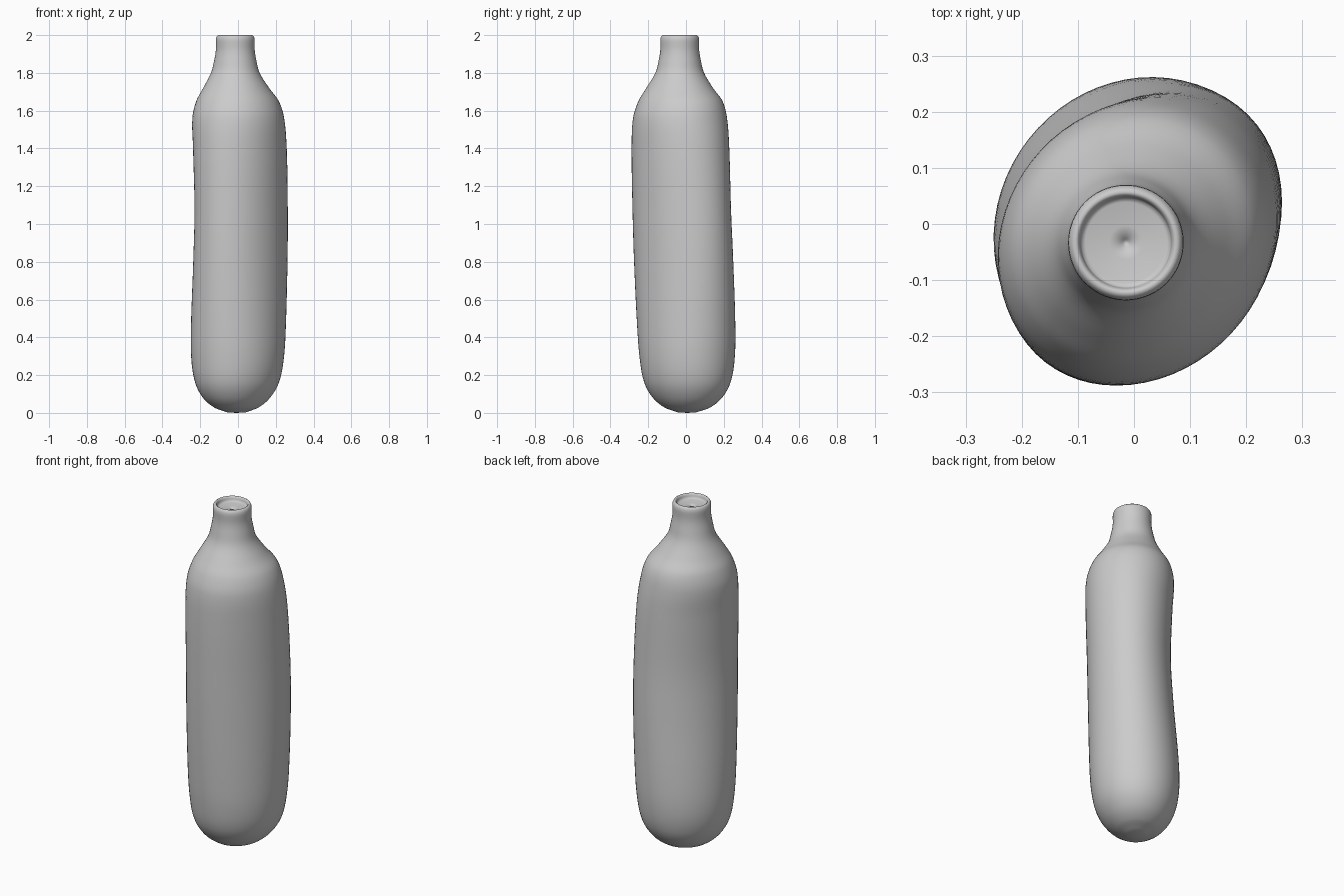
import bpy, bmesh, math

if "Cube" in bpy.data.objects:
    bpy.data.objects.remove(bpy.data.objects["Cube"])

SIDES = 64
TILT = math.radians(52)      # direction of the wide axis of the body section
NECK_U, NECK_V = -0.035, -0.009

# body sections: height, then reach along -wide, +wide, -thin, +thin axes
body = [
    (0.003, 0.050, 0.050, 0.038, 0.058),
    (0.028, 0.125, 0.125, 0.100, 0.122),
    (0.080, 0.190, 0.192, 0.158, 0.180),
    (0.160, 0.235, 0.240, 0.203, 0.220),
    (0.280, 0.257, 0.264, 0.228, 0.240),
    (0.450, 0.270, 0.275, 0.238, 0.237),
    (0.800, 0.284, 0.280, 0.245, 0.210),
    (1.080, 0.289, 0.274, 0.250, 0.196),
    (1.400, 0.291, 0.257, 0.257, 0.205),
    (1.560, 0.282, 0.234, 0.254, 0.213),
    (1.650, 0.254, 0.205, 0.228, 0.196),
    (1.720, 0.213, 0.148, 0.184, 0.158),
]
# round neck: height, radius
neck = [(1.80, 0.129), (1.87, 0.111), (1.92, 0.103), (1.97, 0.103)]
# rolled rim and shallow recess inside it
rim = [(1.985, 0.102), (1.995, 0.097), (2.0, 0.090), (1.996, 0.084), (1.985, 0.081),
       (1.972, 0.079), (1.970, 0.072), (1.967, 0.03), (1.964, 0.008), (1.955, 0.005)]


def round_section(z, r):
    return (z, r - NECK_U, r + NECK_U, r - NECK_V, r + NECK_V)


def smooth_sections(rows, steps=5):
    """Catmull-Rom blend between the sections, with real height spacing."""
    def slope(i, k):
        a, b = rows[max(i - 1, 0)], rows[min(i + 1, len(rows) - 1)]
        return (b[k] - a[k]) / (b[0] - a[0])
    out = []
    for i in range(len(rows) - 1):
        p, q = rows[i], rows[i + 1]
        d = q[0] - p[0]
        for s in range(steps):
            t = s / steps
            out.append((p[0] + t * d,) + tuple(
                (2*t**3 - 3*t**2 + 1) * p[k] + (t**3 - 2*t**2 + t) * d * slope(i, k)
                + (3*t**2 - 2*t**3) * q[k] + (t**3 - t**2) * d * slope(i + 1, k)
                for k in range(1, 5)))
    return out + [rows[-1]]


def add_ring(bm, row):
    z, um, up, vm, vp = row
    cu, cv, hu, hv = (up - um) / 2, (vp - vm) / 2, (up + um) / 2, (vp + vm) / 2
    ring = []
    for i in range(SIDES):
        a = 2 * math.pi * i / SIDES
        u, v = cu + hu * math.cos(a), cv + hv * math.sin(a)
        ring.append(bm.verts.new((u * math.cos(TILT) - v * math.sin(TILT),
                                  u * math.sin(TILT) + v * math.cos(TILT), z)))
    return ring


# bottle: one lofted skin from base to recess
sections = smooth_sections(body + [round_section(*n) for n in neck])
sections += [round_section(*r) for r in rim]
bm = bmesh.new()
rings = [add_ring(bm, s) for s in sections]
for a, b in zip(rings, rings[1:]):
    for i in range(SIDES):
        j = (i + 1) % SIDES
        bm.faces.new((a[i], a[j], b[j], b[i]))

# base and recess floor closed with fans
base = bm.verts.new((-0.008, 0.006, 0.0))
for i in range(SIDES):
    bm.faces.new((rings[0][(i + 1) % SIDES], rings[0][i], base))
bm.faces.new(rings[-1])
bmesh.ops.recalc_face_normals(bm, faces=bm.faces)
for f in bm.faces:
    f.smooth = True

mesh = bpy.data.meshes.new("bottle")
bm.to_mesh(mesh)
bm.free()
bottle = bpy.data.objects.new("bottle", mesh)
bpy.context.collection.objects.link(bottle)
